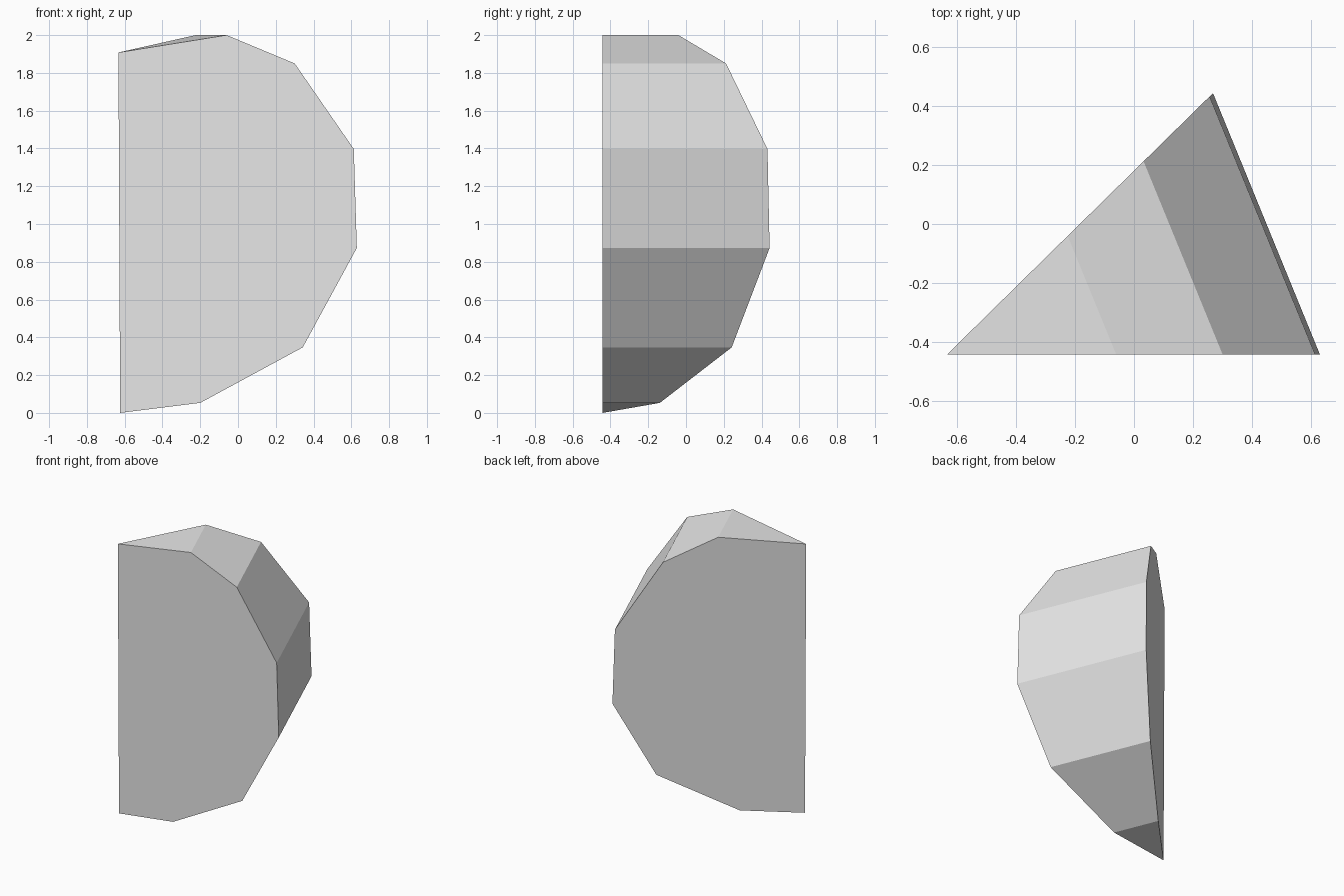
import bpy
import bmesh
import math
from mathutils import Matrix, Vector

cube = bpy.data.objects.get("Cube")
if cube:
    bpy.data.objects.remove(cube, do_unlink=True)

# One plain grey for the whole wedge
grey = bpy.data.materials.new("light_grey")
grey.use_nodes = True
colour = (0.8, 0.8, 0.8, 1)
grey.diffuse_color = colour
grey.node_tree.nodes["Principled BSDF"].inputs["Base Color"].default_value = colour

# Straight inner edge and the rounded outer rim, as (x, z)
FRONT_Y = -0.442
HINGE = [(-0.633, 1.908), (-0.624, 0)]
RIM = [(-0.06, 2), (0.3, 1.85), (0.613, 1.397), (0.629, 0.873), (0.343, 0.347), (-0.2, 0.053)]
turn = Matrix.Rotation(math.radians(44.5), 4, "Z")
pivot = Vector((HINGE[0][0], FRONT_Y, 0))

bm = bmesh.new()


def add_points(points):
    return [bm.verts.new((x, FRONT_Y, z)) for x, z in points]


# The back rim is the front rim swung about the inner edge
top, bottom = add_points(HINGE)
front = add_points(RIM)
back = add_points(RIM)
bmesh.ops.rotate(bm, verts=back, cent=pivot, matrix=turn)

# Flat cut sides: the back one folds slightly near the inner edge
bm.faces.new([top, *front, bottom])
bm.faces.new(back)
bm.faces.new([top, back[0], back[-1], bottom])

# Faceted outer skin, closed by a triangle at each tip
for i in range(len(RIM) - 1):
    bm.faces.new([front[i], back[i], back[i + 1], front[i + 1]])
bm.faces.new([top, back[0], front[0]])
bm.faces.new([bottom, front[-1], back[-1]])
bmesh.ops.recalc_face_normals(bm, faces=bm.faces[:])

mesh = bpy.data.meshes.new("wedge")
bm.to_mesh(mesh)
bm.free()
mesh.materials.append(grey)
wedge = bpy.data.objects.new("wedge", mesh)
bpy.context.collection.objects.link(wedge)
